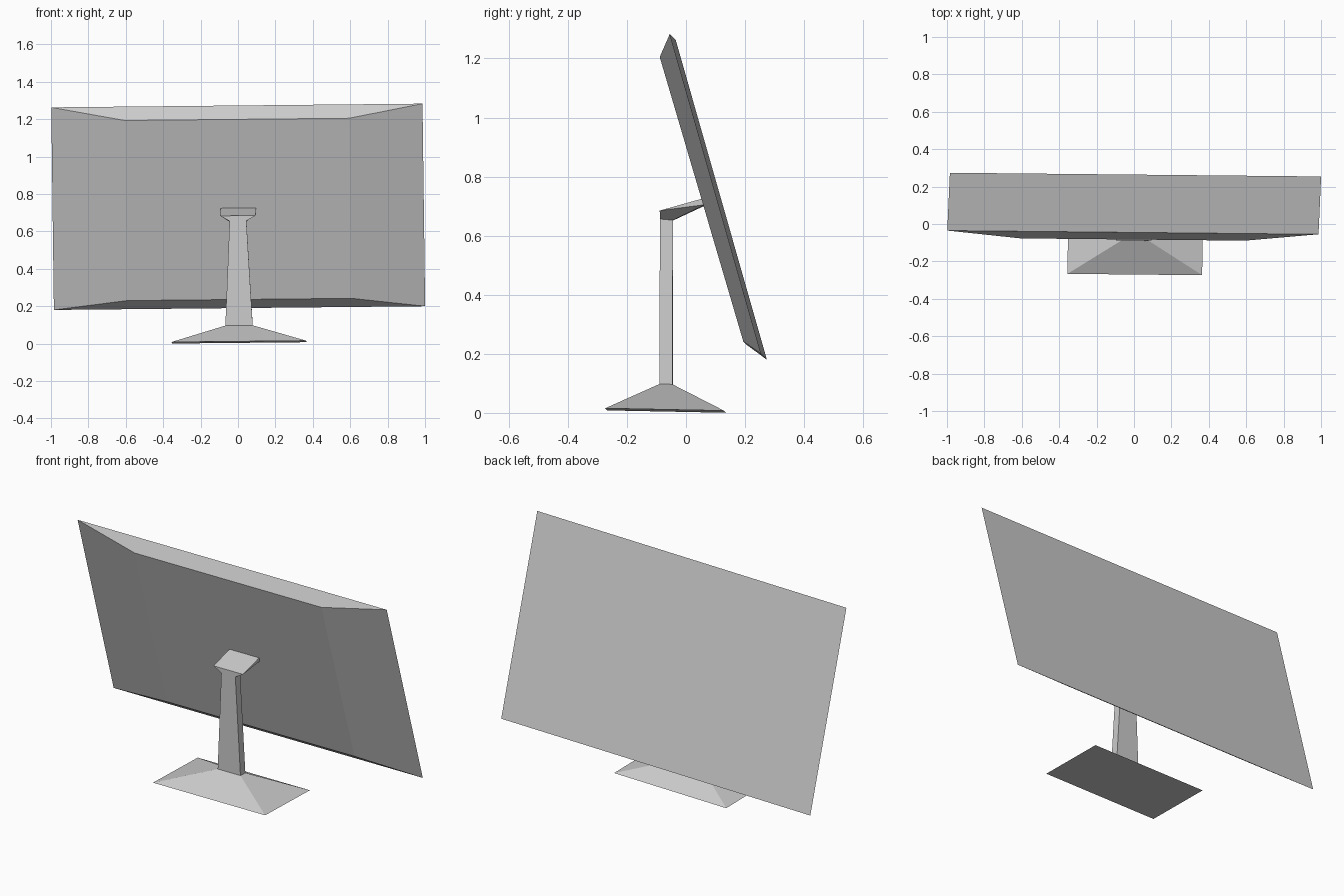
import bpy, bmesh
from mathutils import Matrix

if "Cube" in bpy.data.objects:
    bpy.data.objects.remove(bpy.data.objects["Cube"])

# the whole monitor leans very slightly (small roll and yaw)
PIVOT = Matrix.Translation((0, 0, 0.73))
LEAN = PIVOT @ Matrix.Rotation(-0.01, 4, 'Z') @ Matrix.Rotation(-0.01, 4, 'Y') @ PIVOT.inverted()


def loft(name, rings, cap_first=False, cap_last=False):
    """Join four-cornered, left/right symmetric rings: (half_width, (y, z), (y, z))."""
    bm = bmesh.new()
    loops = [[bm.verts.new(c) for c in ((-w, *a), (w, *a), (w, *b), (-w, *b))]
             for w, a, b in rings]
    for lo, hi in zip(loops, loops[1:]):
        for i in range(4):
            j = (i + 1) % 4
            bm.faces.new((lo[i], lo[j], hi[j], hi[i]))
    if cap_first:
        bm.faces.new(loops[0][::-1])
    if cap_last:
        bm.faces.new(loops[-1])
    bmesh.ops.remove_doubles(bm, verts=bm.verts, dist=1e-5)
    bmesh.ops.recalc_face_normals(bm, faces=bm.faces)
    bm.transform(LEAN)
    mesh = bpy.data.meshes.new(name)
    bm.to_mesh(mesh)
    bm.free()
    obj = bpy.data.objects.new(name, mesh)
    bpy.context.collection.objects.link(obj)
    return obj


foot_top = (0.073, (-0.089, 0.097), (-0.045, 0.096))
post_top = (0.045, (-0.088, 0.656), (-0.044, 0.652))

# tilted screen panel, tapering to a smaller rear face
loft("screen_panel", [
    (0.9925, (-0.045, 1.273), (0.264, 0.19)),
    (0.60, (-0.083, 1.199), (0.20, 0.236)),
], True, True)

# pyramid-shaped foot
loft("foot", [(0.36, (-0.27, 0.012), (0.132, 0.004)), foot_top], cap_first=True)

# tapered post
loft("post", [foot_top, post_top])

# flared wedge arm; its front edge is shared by the last two rings
loft("arm", [
    post_top,
    (0.095, (-0.088, 0.684), (0.066, 0.704)),
    (0.095, (-0.088, 0.684), (0.058, 0.725)),
], cap_last=True)
